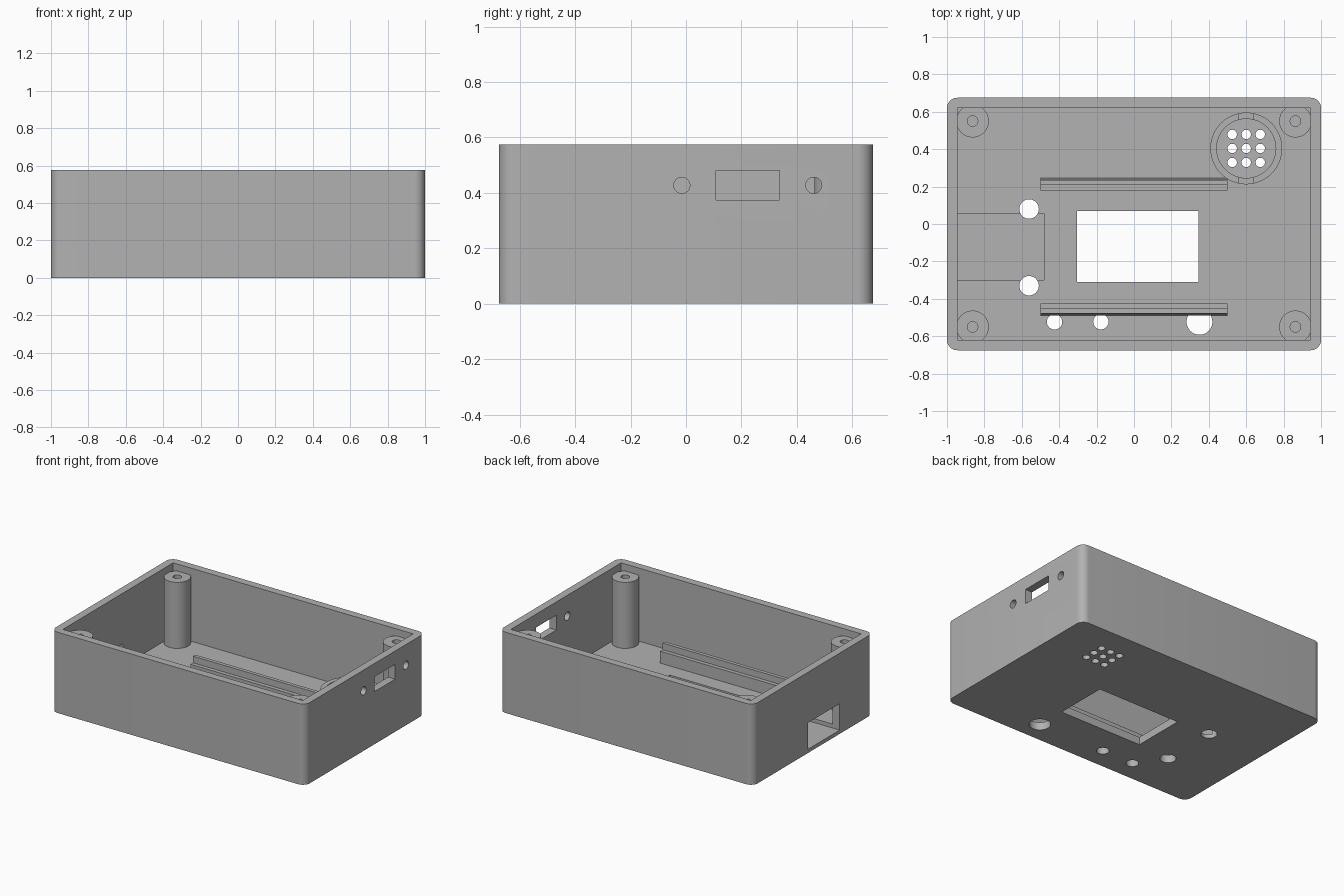
import bpy
import bmesh
from math import cos, sin, tau
from mathutils import Matrix

default = bpy.data.objects.get("Cube")
if default:
    bpy.data.objects.remove(default, do_unlink=True)

grey = bpy.data.materials.new("matte grey plastic")
grey.use_nodes = True
grey.diffuse_color = (0.445, 0.445, 0.445, 1)
grey.node_tree.nodes["Principled BSDF"].inputs["Base Color"].default_value = grey.diffuse_color

WIDTH, DEPTH, HEIGHT = 2.0, 1.35, 0.575
WALL = FLOOR = 0.055


def finish(name, bm):
    bmesh.ops.recalc_face_normals(bm, faces=bm.faces)
    mesh = bpy.data.meshes.new(name)
    bm.to_mesh(mesh)
    bm.free()
    mesh.materials.append(grey)
    obj = bpy.data.objects.new(name, mesh)
    bpy.context.collection.objects.link(obj)
    return obj


def box(name, x, y, z, corner=0):
    """Box from (low, high) ranges, with optional rounded upright edges."""
    bm = bmesh.new()
    bmesh.ops.create_cube(bm, size=1)
    for v in bm.verts:
        v.co = [r[0] if c < 0 else r[1] for c, r in zip(v.co, (x, y, z))]
    if corner:
        upright = [e for e in bm.edges if abs(e.verts[0].co.z - e.verts[1].co.z) > 0.01]
        bmesh.ops.bevel(bm, geom=upright, offset=corner, segments=8,
                        profile=0.5, affect='EDGES')
    return finish(name, bm)


def cylinder(name, centre, radius, length, axis='Z'):
    bm = bmesh.new()
    turn = Matrix.Rotation(tau / 4, 4, 'Y') if axis == 'X' else Matrix()
    bmesh.ops.create_cone(bm, cap_ends=True, segments=40, radius1=radius, radius2=radius,
                          depth=length, matrix=Matrix.Translation(centre) @ turn)
    return finish(name, bm)


def tube(name, x, y, outer, inner, z0, z1, segments=48):
    """Upright tube made by joining a square section around a circle."""
    bm = bmesh.new()
    section = [(outer, z0), (outer, z1), (inner, z1), (inner, z0)]
    rings = [[bm.verts.new((x + r * cos(tau * i / segments), y + r * sin(tau * i / segments), z))
              for r, z in section] for i in range(segments)]
    for i in range(segments):
        a, b = rings[i - 1], rings[i]
        for j in range(4):
            bm.faces.new((a[j - 1], b[j - 1], b[j], a[j]))
    return finish(name, bm)


def cut(target, cutter):
    cutter.hide_render = True
    mod = target.modifiers.new("cut", 'BOOLEAN')
    mod.operation, mod.solver, mod.object = 'DIFFERENCE', 'EXACT', cutter
    bpy.context.view_layer.objects.active = target
    bpy.ops.object.modifier_apply(modifier=mod.name)
    bpy.data.objects.remove(cutter, do_unlink=True)


def smooth(obj):
    bpy.ops.object.select_all(action='DESELECT')
    obj.select_set(True)
    bpy.context.view_layer.objects.active = obj
    bpy.ops.object.shade_smooth_by_angle(angle=0.6)


# Open-topped case with rounded outer corners and a square cavity
hx, hy = WIDTH / 2, DEPTH / 2
case = box("case_shell", (-hx, hx), (-hy, hy), (0, HEIGHT), corner=0.055)
cut(case, box("cavity", (WALL - hx, hx - WALL), (WALL - hy, hy - WALL), (FLOOR, 1)))

# Display window in the floor, and module recess opening through the left-hand wall
cut(case, box("window", (-0.305, 0.345), (-0.31, 0.07), (-0.1, 0.1)))
cut(case, box("module_recess", (-1.1, -0.48), (-0.30, 0.055), (0.027, 0.215)))

# Round floor holes: module screws, buttons and knob
for x, y, r in [(-0.561, 0.08, 0.052), (-0.561, -0.33, 0.052),
                (-0.425, -0.523, 0.041), (-0.177, -0.523, 0.041), (0.35, -0.523, 0.069)]:
    cut(case, cylinder("floor_hole", (x, y, 0), r, 0.3))

# Sound holes
SPEAKER = (0.6, 0.404)
for i in (-1, 0, 1):
    for j in (-1, 0, 1):
        centre = (SPEAKER[0] + 0.075 * i, SPEAKER[1] + 0.075 * j, 0)
        cut(case, cylinder("sound_hole", centre, 0.025, 0.3))

# Connector slot and its two screw holes in the +x wall
cut(case, box("connector_slot", (0.9, 1.1), (0.108, 0.337), (0.375, 0.48)))
for y in (-0.015, 0.461):
    cut(case, cylinder("connector_screw_hole", (1, y, 0.427), 0.029, 0.2, 'X'))
smooth(case)

# Four screw posts with pilot holes
for sx, side in ((-1, "right"), (1, "left")):
    for sy, end in ((-1, "front"), (1, "back")):
        smooth(tube(f"{end}_{side}_screw_post", sx * 0.863, sy * 0.55,
                    0.087, 0.028, FLOOR, 0.525))

# Speaker holder ring with two notches
ring = tube("speaker_ring", *SPEAKER, 0.192, 0.158, FLOOR, 0.17, 64)
cut(ring, box("notch", (SPEAKER[0] - 0.04, SPEAKER[0] + 0.04),
              (SPEAKER[1] - 0.3, SPEAKER[1] + 0.3), (0.115, 0.3)))
smooth(ring)

# Pair of mirrored stepped rails holding the circuit board
RAIL_SECTION = [(0.302, FLOOR), (0.302, 0.14), (0.33, 0.14),
                (0.33, 0.187), (0.356, 0.187), (0.368, FLOOR)]
for s, name in ((-1, "front_rail"), (1, "back_rail")):
    bm = bmesh.new()
    face = bm.faces.new([bm.verts.new((-0.5, s * y - 0.122, z)) for y, z in RAIL_SECTION])
    grown = bmesh.ops.extrude_face_region(bm, geom=[face], use_keep_orig=True)
    bmesh.ops.translate(bm, vec=(1, 0, 0),
                        verts=[g for g in grown["geom"] if isinstance(g, bmesh.types.BMVert)])
    finish(name, bm)
